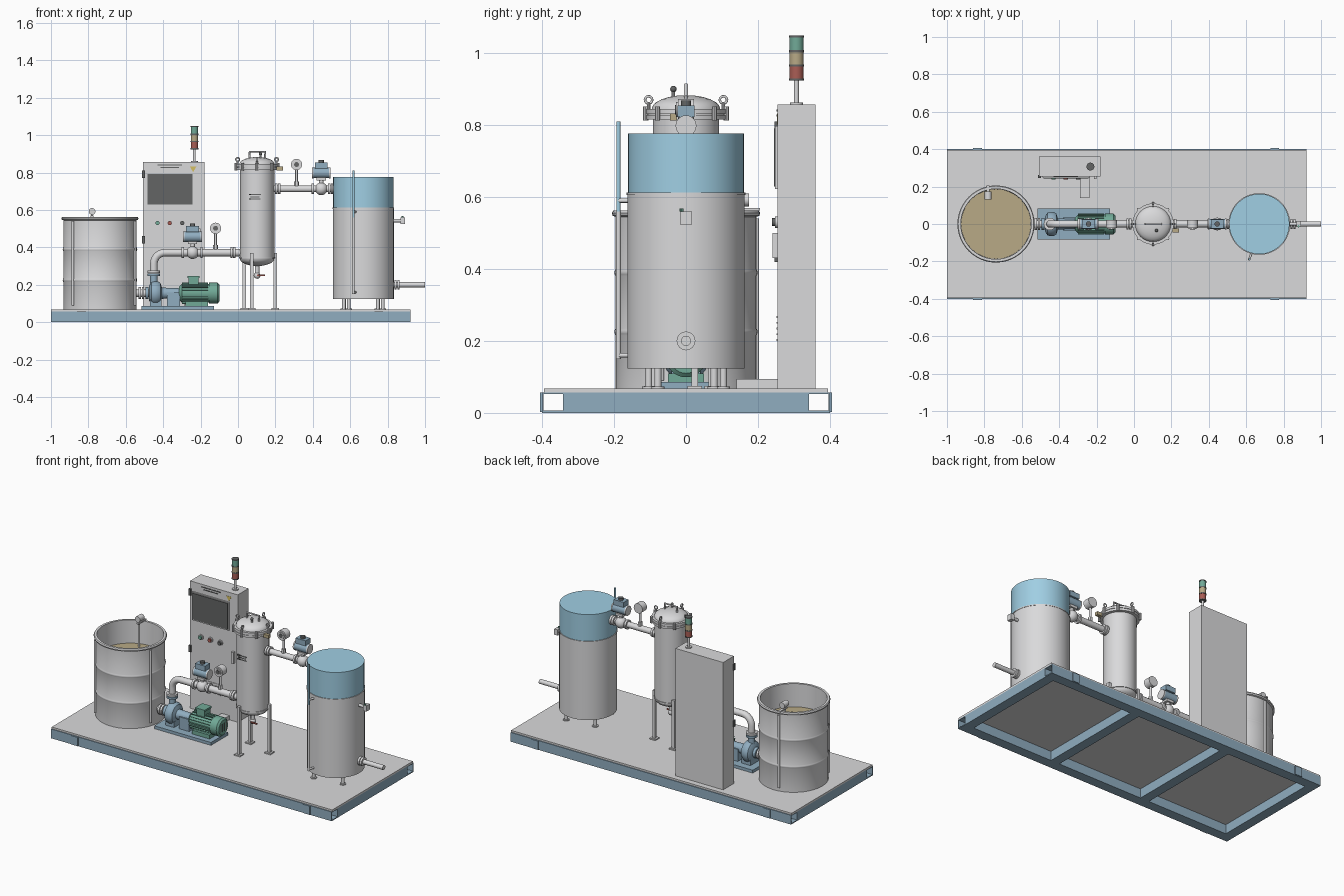
import bpy, bmesh, math
from mathutils import Vector

if "Cube" in bpy.data.objects:
    bpy.data.objects.remove(bpy.data.objects["Cube"])


def material(name, r, g, b):
    m = bpy.data.materials.new(name)
    m.diffuse_color = (r, g, b, 1)
    m.use_nodes = True
    m.node_tree.nodes["Principled BSDF"].inputs["Base Color"].default_value = m.diffuse_color
    return m


STEEL = material("light_steel", 0.70, 0.70, 0.71)
BLUE = material("frame_blue", 0.28, 0.42, 0.53)
WATER = material("water_blue", 0.35, 0.62, 0.77)
GREEN = material("motor_green", 0.165, 0.40, 0.31)
TAN = material("slurry_tan", 0.48, 0.40, 0.24)
RED = material("signal_red", 0.40, 0.11, 0.09)
DARK = material("dark_grey", 0.125, 0.13, 0.13)
YELLOW = material("warning_yellow", 0.66, 0.52, 0.12)


def finish(name, bm, mat, smooth=True):
    bmesh.ops.remove_doubles(bm, verts=bm.verts, dist=1e-5)
    bmesh.ops.recalc_face_normals(bm, faces=bm.faces)
    me = bpy.data.meshes.new(name)
    bm.to_mesh(me)
    bm.free()
    me.materials.append(mat)
    if smooth:
        me.polygons.foreach_set("use_smooth", [True] * len(me.polygons))
        me.set_sharp_from_angle(angle=math.radians(35))
    ob = bpy.data.objects.new(name, me)
    bpy.context.collection.objects.link(ob)
    return ob


def box(name, x, y, z, mat):
    """Box from three (low, high) ranges."""
    bm = bmesh.new()
    bmesh.ops.create_cube(bm, size=1)
    for v in bm.verts:
        v.co = [(r[0] + r[1]) / 2 + c * (r[1] - r[0]) for r, c in zip((x, y, z), v.co)]
    return finish(name, bm, mat, False)


def lathe(name, origin, profile, mat, axis=(0, 0, 1), n=32, phase=0.0):
    """Revolve (radius, height) points about an axis through origin."""
    q = Vector(axis).to_track_quat('Z', 'Y')
    o = Vector(origin)
    bm = bmesh.new()
    rings = []
    for r, h in profile:
        angles = [phase + 2 * math.pi * i / n for i in range(n)]
        rings.append([bm.verts.new(o + q @ Vector((r * math.cos(a), r * math.sin(a), h))) for a in angles])
    for a, b in zip(rings, rings[1:]):
        for i in range(n):
            j = (i + 1) % n
            bm.faces.new((a[i], a[j], b[j], b[i]))
    return finish(name, bm, mat)


def cyl(name, p0, p1, r, mat, n=24):
    d = Vector(p1) - Vector(p0)
    return lathe(name, p0, [(0, 0), (r, 0), (r, d.length), (0, d.length)], mat, d, n)


def ball(name, c, r, mat, n=20):
    return lathe(name, c, [(r * math.sin(t * math.pi / 10), -r * math.cos(t * math.pi / 10))
                           for t in range(11)], mat, n=n)


def pipe(name, pts, r, mat):
    """Round pipe swept along a path."""
    cu = bpy.data.curves.new(name, 'CURVE')
    cu.dimensions = '3D'
    cu.bevel_depth, cu.bevel_resolution, cu.use_fill_caps = r, 4, True
    sp = cu.splines.new('POLY')
    sp.points.add(len(pts) - 1)
    for p, c in zip(sp.points, pts):
        p.co = (*c, 1)
    tmp = bpy.data.objects.new(name + "_path", cu)
    bpy.context.collection.objects.link(tmp)
    bpy.context.view_layer.update()
    me = bpy.data.meshes.new_from_object(tmp.evaluated_get(bpy.context.evaluated_depsgraph_get()))
    bm = bmesh.new()
    bm.from_mesh(me)
    bpy.data.objects.remove(tmp)
    bpy.data.meshes.remove(me)
    return finish(name, bm, mat)


def around(cx, cy, r, a):
    a = math.radians(a)
    return cx + r * math.cos(a), cy + r * math.sin(a)


def flange(x, z, r=0.03, t=0.012):
    cyl("pipe_flange", (x - t / 2, 0, z), (x + t / 2, 0, z), r, STEEL)


# Skid: open square side tubes, cross members, deck
END = 0.922
for s in (-1, 1):
    full = sorted((s * 0.40, s * 0.338))
    box("side_tube_outer", (-1, END), sorted((s * 0.40, s * 0.396)), (0, 0.057), BLUE)
    box("side_tube_inner", (-1, END), sorted((s * 0.342, s * 0.338)), (0, 0.057), BLUE)
    box("side_tube_bottom", (-1, END), full, (0, 0.006), BLUE)
    box("side_tube_top", (-1, END), full, (0.053, 0.057), BLUE)
    for x in (-0.837, 0.753):
        box("lifting_pocket", (x - 0.023, x + 0.023), sorted((s * 0.399, s * 0.406)), (0.002, 0.056), BLUE)
for x in (-0.97, -0.36, 0.28, 0.892):
    box("cross_member", (x - 0.03, x + 0.03), (-0.338, 0.338), (0, 0.057), BLUE)
box("deck", (-1, END), (-0.395, 0.395), (0.057, 0.068), STEEL)

# Open drum with rolled ribs, side strips, contents and level probe
DX = -0.738
prof = [(0, 0.068), (0.196, 0.068)]
for z in (0.225, 0.39):
    prof += [(0.196, z - 0.010), (0.198, z - 0.005), (0.1995, z), (0.198, z + 0.005), (0.196, z + 0.010)]
prof += [(0.196, 0.545), (0.204, 0.548), (0.206, 0.556), (0.202, 0.563), (0.188, 0.563), (0.186, 0.41)]
lathe("drum", (DX, 0, 0), prof, STEEL, n=48)
lathe("drum_contents", (DX, 0, 0), [(0, 0.42), (0.187, 0.42)], TAN, n=48)
for a in (-137, 100, -20):
    x, y = around(DX, 0, 0.199, a)
    cyl("drum_side_strip", (x, y, 0.09), (x, y, 0.54), 0.007, STEEL, 12)
for a, r in ((170, 0.1), (230, 0.13), (265, 0.1), (310, 0.11), (45, 0.11), (130, 0.09)):
    x, y = around(DX, 0, r, a)
    cyl("surface_bubble", (x, y, 0.419), (x, y, 0.425), 0.006, TAN, 10)
cyl("probe_rod", (-0.78, 0.145, 0.40), (-0.78, 0.145, 0.59), 0.006, STEEL, 12)
box("probe_bracket", (-0.788, -0.772), (0.13, 0.205), (0.562, 0.570), STEEL)
cyl("probe_head", (-0.78, 0.13, 0.592), (-0.78, 0.175, 0.592), 0.018, STEEL)

# Pump, coupling and ribbed motor
box("pump_base", (-0.515, -0.127), (-0.083, 0.083), (0.068, 0.086), BLUE)
lathe("pump_casing", (-0.475, 0, 0.155),
      [(0, 0), (0.04, 0), (0.06, 0.012), (0.065, 0.025), (0.065, 0.045), (0.055, 0.06),
       (0.03, 0.068), (0.026, 0.17), (0, 0.17)], BLUE, (1, 0, 0))
box("pump_foot", (-0.47, -0.41), (-0.04, 0.04), (0.085, 0.12), BLUE)
box("bearing_pedestal", (-0.38, -0.31), (-0.035, 0.035), (0.085, 0.16), BLUE)
cyl("suction_pipe", (-0.56, 0, 0.155), (-0.47, 0, 0.155), 0.02, STEEL)
for x in (-0.525, -0.508):
    flange(x, 0.155, 0.032)
cyl("pump_inlet_flange", (-0.495, 0, 0.155), (-0.478, 0, 0.155), 0.032, BLUE)
cyl("pump_outlet", (-0.45, 0, 0.19), (-0.45, 0, 0.26), 0.02, BLUE)
for z, m in ((0.248, BLUE), (0.264, STEEL)):
    cyl("outlet_flange", (-0.45, 0, z), (-0.45, 0, z + 0.012), 0.033, m)
lathe("motor_body", (-0.315, 0, 0.155),
      [(0, 0), (0.035, 0), (0.05, 0.015), (0.05, 0.16), (0.056, 0.16), (0.056, 0.205),
       (0.045, 0.215), (0, 0.215)], GREEN, (1, 0, 0))
fins = bmesh.new()
for i in range(20):
    f = bmesh.ops.create_cube(fins, size=1)["verts"]
    a = 2 * math.pi * i / 20
    for v in f:
        t, r = v.co.y * 0.003, 0.052 + v.co.z * 0.01
        v.co = (-0.23 + v.co.x * 0.14, r * math.cos(a) - t * math.sin(a),
                0.155 + r * math.sin(a) + t * math.cos(a))
finish("motor_fins", fins, GREEN, False)
box("motor_foot", (-0.28, -0.16), (-0.05, 0.05), (0.085, 0.11), GREEN)
box("terminal_box", (-0.265, -0.21), (-0.03, 0.03), (0.20, 0.235), GREEN)
box("terminal_lid", (-0.27, -0.205), (-0.035, 0.035), (0.235, 0.246), GREEN)
for y in (-0.027, -0.009, 0.009, 0.027):
    box("fan_slot", (-0.101, -0.098), (y - 0.003, y + 0.003), (0.13, 0.18), DARK)

# Feed and outlet pipework
elbow = [(-0.39 - 0.06 * math.cos(math.radians(a)), 0, 0.312 + 0.06 * math.sin(math.radians(a)))
         for a in range(0, 91, 15)]
pipe("feed_pipe", [(-0.45, 0, 0.27)] + elbow + [(0.02, 0, 0.372)], 0.02, STEEL)
for x in (-0.295, -0.195, -0.035, -0.02):
    flange(x, 0.372)
cyl("outlet_pipe", (0.18, 0, 0.713), (0.53, 0, 0.713), 0.018, STEEL)
for x in (0.205, 0.22, 0.40, 0.488, 0.503):
    flange(x, 0.713, 0.028)


def actuated_valve(x, z):
    ball("valve_ball", (x, 0, z), 0.034, STEEL)
    cyl("valve_stem", (x, 0, z), (x, 0, z + 0.06), 0.012, STEEL)
    box("actuator_mount", (x - 0.025, x + 0.025), (-0.02, 0.02), (z + 0.045, z + 0.06), STEEL)
    cyl("actuator_body", (x - 0.042, 0, z + 0.085), (x + 0.042, 0, z + 0.085), 0.028, BLUE)
    for s in (-1, 1):
        cyl("actuator_end", (x + s * 0.042, 0, z + 0.085), (x + s * 0.05, 0, z + 0.085), 0.029, STEEL)
    box("actuator_box", (x - 0.034, x + 0.034), (-0.024, 0.024), (z + 0.11, z + 0.142), BLUE)
    cyl("position_indicator", (x, 0, z + 0.142), (x, 0, z + 0.155), 0.014, DARK)


def gauge(x, z):
    cyl("gauge_stem", (x, 0, z), (x, 0, z + 0.11), 0.007, STEEL, 12)
    cyl("gauge_collar", (x, 0, z + 0.015), (x, 0, z + 0.04), 0.013, STEEL, 6)
    cyl("gauge_case", (x, -0.022, z + 0.13), (x, 0.022, z + 0.13), 0.03, STEEL)
    cyl("gauge_bezel", (x, -0.028, z + 0.13), (x, -0.021, z + 0.13), 0.021, STEEL)
    cyl("gauge_face", (x, -0.030, z + 0.13), (x, -0.027, z + 0.13), 0.013, DARK)


actuated_valve(-0.243, 0.372)
actuated_valve(0.445, 0.713)
gauge(-0.12, 0.372)
gauge(0.313, 0.713)

# Filter vessel on three legs
VX = 0.102
dish = [(0.092 * math.sin(math.radians(a)), 0.34 - 0.04 * math.cos(math.radians(a))) for a in range(0, 91, 15)]
dome = [(0.095 * math.cos(math.radians(a)), 0.845 + 0.038 * math.sin(math.radians(a))) for a in range(0, 91, 15)]
lathe("filter_vessel", (VX, 0, 0), dish + [(0.096, 0.34), (0.096, 0.348), (0.092, 0.348), (0.092, 0.815),
      (0.110, 0.815), (0.110, 0.828), (0.106, 0.828), (0.106, 0.831), (0.110, 0.831), (0.110, 0.845)] + dome,
      STEEL, n=48)
for a in range(0, 360, 45):
    x, y = around(VX, 0, 0.112, a)
    cyl("clamp_bolt", (x, y, 0.812), (x, y, 0.852), 0.008, STEEL, 10)
    if a % 90:
        continue
    x, y = around(VX, 0, 0.104, a)
    cyl("eye_shank", (x, y, 0.84), (x, y, 0.862), 0.005, STEEL, 10)
    bpy.ops.mesh.primitive_torus_add(location=(x, y, 0.870), rotation=(math.pi / 2, 0, math.radians(a)),
                                     major_radius=0.010, minor_radius=0.0035, major_segments=16, minor_segments=8)
    eye = bpy.context.object
    eye.name = "eye_nut"
    eye.data.materials.append(STEEL)
    bpy.ops.object.shade_smooth()
pipe("lid_handle", [(0.062, 0, 0.87), (0.062, 0, 0.912), (0.145, 0, 0.912), (0.145, 0, 0.87)], 0.006, STEEL)
cyl("lid_vent", (0.12, -0.035, 0.86), (0.12, -0.035, 0.90), 0.005, STEEL, 10)
ball("vent_knob", (0.12, -0.035, 0.90), 0.009, DARK, 12)
box("hinge_valve", (0.205, 0.24), (-0.045, -0.025), (0.812, 0.832), TAN)
for z, w in ((0.68, 0.032), (0.668, 0.024), (0.656, 0.03)):
    box("vessel_label_bar", (0.09 - w, 0.09 + w), (-0.0935, -0.085), (z, z + 0.005), DARK)
for a in (14, 134, 254):
    x, y = around(VX, 0, 0.100, a)
    box("vessel_leg", (x - 0.009, x + 0.009), (y - 0.009, y + 0.009), (0.07, 0.37), STEEL)
    box("leg_foot", (x - 0.02, x + 0.02), (y - 0.02, y + 0.02), (0.067, 0.075), STEEL)
cyl("drain_pipe", (VX, 0, 0.235), (VX, 0, 0.31), 0.012, STEEL)
ball("drain_valve", (VX, 0, 0.25), 0.018, STEEL)
box("drain_lever", (VX, 0.145), (-0.024, -0.018), (0.246, 0.254), RED)

# Storage tank with clear upper section
TX = 0.670
lathe("storage_tank", (TX, 0, 0), [(0, 0.123), (0.163, 0.123), (0.163, 0.606), (0.165, 0.606),
                                   (0.165, 0.612), (0, 0.612)], STEEL, n=48)
cyl("upper_tank", (TX, 0, 0.61), (TX, 0, 0.776), 0.161, WATER, 48)
for a in (53, 143, 233, 323):
    x, y = around(TX, 0, 0.13, a)
    cyl("tank_leg", (x, y, 0.068), (x, y, 0.125), 0.010, STEEL, 16)
    cyl("tank_foot", (x, y, 0.067), (x, y, 0.074), 0.018, STEEL, 16)
cyl("level_tube", (0.617, -0.188, 0.15), (0.617, -0.188, 0.56), 0.007, STEEL, 14)
cyl("level_tube_top", (0.617, -0.188, 0.56), (0.617, -0.188, 0.81), 0.006, WATER, 14)
for z in (0.16, 0.59):
    cyl("level_tube_link", (0.617, -0.188, z), (0.63, -0.15, z), 0.006, STEEL, 12)
cyl("discharge_pipe", (0.82, 0, 0.20), (1.0, 0, 0.20), 0.014, STEEL)
for x in (0.842, 0.858):
    flange(x, 0.20, 0.026)
cyl("switch_stem", (0.82, 0, 0.543), (0.88, 0, 0.543), 0.009, STEEL)
box("level_switch", (0.868, 0.892), (-0.016, 0.016), (0.524, 0.56), STEEL)
cyl("switch_lamp", (0.88, -0.012, 0.56), (0.88, -0.012, 0.568), 0.006, GREEN, 10)

# Control cabinet with screen, buttons, hinges and cable duct
box("cabinet", (-0.507, -0.180), (0.255, 0.360), (0.067, 0.857), STEEL)
box("screen_bezel", (-0.49, -0.236), (0.248, 0.256), (0.622, 0.797), STEEL)
box("screen", (-0.484, -0.242), (0.244, 0.250), (0.629, 0.791), DARK)
for x, m in ((-0.43, GREEN), (-0.365, RED), (-0.298, DARK)):
    cyl("button_ring", (x, 0.256, 0.53), (x, 0.248, 0.53), 0.016, STEEL)
    cyl("button", (x, 0.25, 0.53), (x, 0.239, 0.53), 0.011, m)
lathe("warning_triangle", (-0.24, 0.256, 0.822), [(0, 0), (0.020, 0), (0.020, 0.003), (0, 0.003)],
      YELLOW, (0, -1, 0), 3, -math.pi / 2)
for z, w in ((0.838, 0.065), (0.824, 0.05)):
    box("header_bar", (-0.365 - w, -0.365 + w), (0.252, 0.256), (z, z + 0.005), DARK)
for i in range(5):
    box("vent_slot", (-0.42, -0.30), (0.252, 0.256), (0.20 + i * 0.016, 0.205 + i * 0.016), STEEL)
for z in (0.42, 0.77):
    box("door_hinge", (-0.512, -0.498), (0.246, 0.262), (z, z + 0.04), DARK)
box("door_handle", (-0.215, -0.20), (0.240, 0.256), (0.43, 0.50), STEEL)
box("cable_duct", (-0.29, -0.238), (0.14, 0.257), (0.067, 0.094), STEEL)

# Signal tower
LX, LY = -0.233, 0.307
cyl("tower_base", (LX, LY, 0.857), (LX, LY, 0.863), 0.018, STEEL)
cyl("tower_pole", (LX, LY, 0.857), (LX, LY, 0.926), 0.007, STEEL)
for i, m in enumerate((RED, TAN, GREEN)):
    z = 0.928 + i * 0.039
    cyl("lamp_collar", (LX, LY, z - 0.004), (LX, LY, z + 0.002), 0.021, DARK)
    cyl("signal_lamp", (LX, LY, z), (LX, LY, z + 0.039), 0.0195, m)
cyl("tower_cap", (LX, LY, 1.043), (LX, LY, 1.049), 0.021, DARK)
